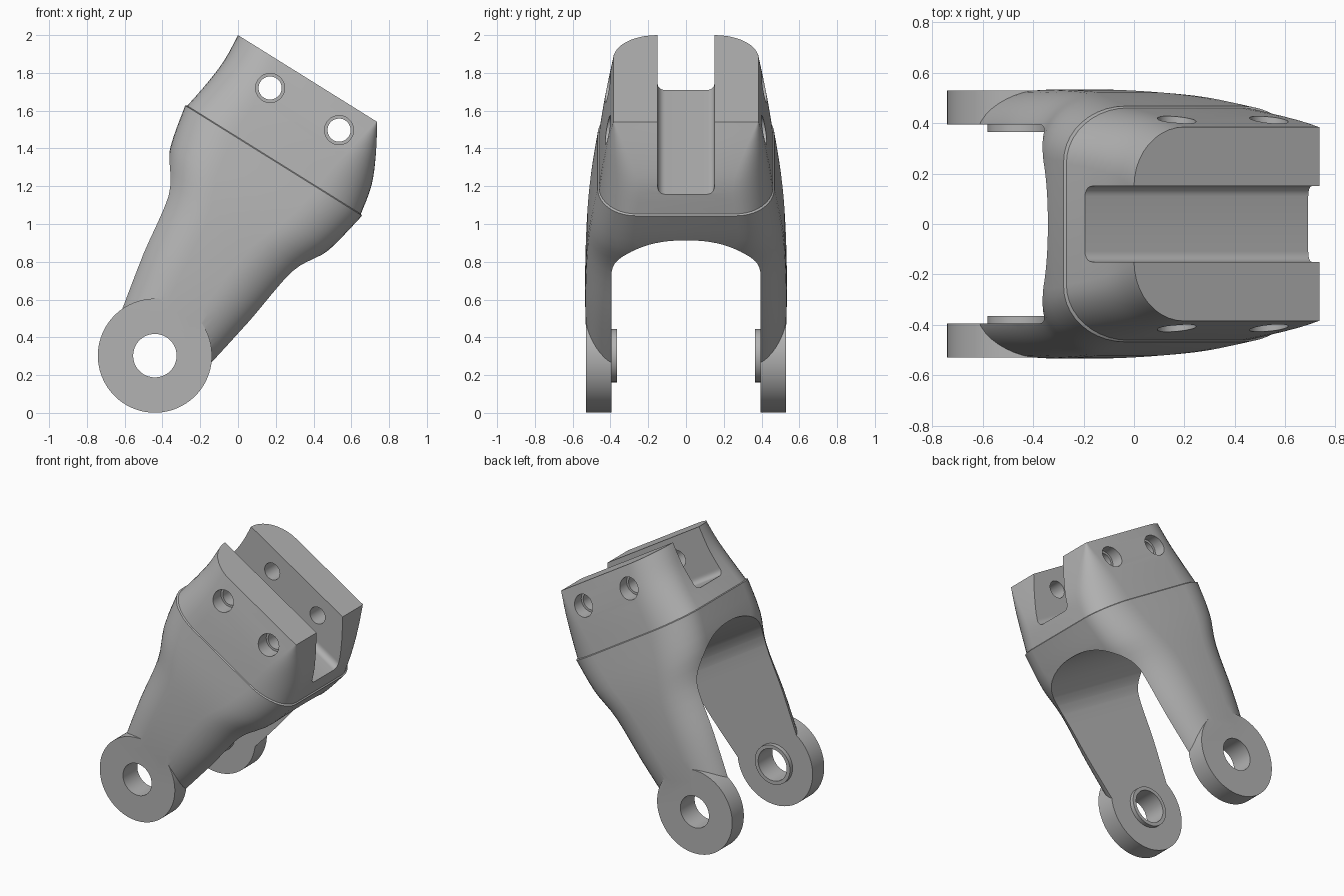
import bpy, bmesh, math

cube = bpy.data.objects.get("Cube")
if cube:
    bpy.data.objects.remove(cube, do_unlink=True)

grey = bpy.data.materials.new("satin_grey")
grey.use_nodes = True
colour = (0.45, 0.45, 0.45, 1)
grey.diffuse_color = colour
grey.node_tree.nodes["Principled BSDF"].inputs["Base Color"].default_value = colour

COS, SIN = 0.8471, 0.5282      # tilt of the fork axis in the xz plane


def tilted(a, y, u):
    """a runs across the fork, u along its leaning axis."""
    return (COS * a + SIN * u, y, COS * u - SIN * a)


def loft(name, rings):
    """Closed solid through a list of equally long point rings."""
    bm = bmesh.new()
    rows = [[bm.verts.new(p) for p in ring] for ring in rings]
    n = len(rows[0])
    for low, high in zip(rows, rows[1:]):
        for i in range(n):
            j = (i + 1) % n
            bm.faces.new((low[i], low[j], high[j], high[i]))
    bm.faces.new(rows[0][::-1])
    bm.faces.new(rows[-1])
    bmesh.ops.recalc_face_normals(bm, faces=bm.faces)
    mesh = bpy.data.meshes.new(name)
    bm.to_mesh(mesh)
    bm.free()
    mesh.materials.append(grey)
    ob = bpy.data.objects.new(name, mesh)
    bpy.context.collection.objects.link(ob)
    return ob


def combine(target, tool, operation):
    tool.hide_render = True
    bpy.context.view_layer.objects.active = target
    mod = target.modifiers.new(tool.name, 'BOOLEAN')
    mod.operation, mod.solver, mod.object = operation, 'EXACT', tool
    bpy.ops.object.modifier_apply(modifier=mod.name)
    bpy.data.objects.remove(tool, do_unlink=True)


def cylinder(name, x, z, r, y0, y1, n=64):
    ang = [2 * math.pi * i / n for i in range(n)]
    return loft(name, [[(x + r * math.cos(t), y, z + r * math.sin(t)) for t in ang]
                       for y in (y0, y1)])


def channel(name, profile):
    """Cutter with a (y, u) profile running right across the fork."""
    return loft(name, [[tilted(a, y, u) for y, u in profile] for a in (-2, 1)])


def section(u, left, right, w, la, ly, ra, ry, n=10):
    """Rectangle with elliptical corners; left and right corners differ."""
    ring = []
    for sx, sy, start in ((1, 1, 0), (-1, 1, 1), (-1, -1, 2), (1, -1, 3)):
        ca, cy = (ra, ry) if sx > 0 else (la, ly)
        centre = right - ca if sx > 0 else left + ca
        for i in range(n + 1):
            t = (start + i / n) * math.pi / 2
            ring.append(tilted(centre + ca * math.cos(t),
                               sy * (w - cy) + cy * math.sin(t), u))
    return ring


def smooth_rows(rows, steps=4):
    """Catmull-Rom interpolation between section rows."""
    ext = [rows[0]] + rows + [rows[-1]]
    out = []
    for p, q, r, s in zip(ext, ext[1:], ext[2:], ext[3:]):
        for k in range(steps):
            t = k / steps
            out.append([b + t / 2 * (c - a + t * (2 * a - 5 * b + 4 * c - d
                        + t * (3 * (b - c) + d - a))) for a, b, c, d in zip(p, q, r, s)])
    return out + [rows[-1]]


# Columns: height, left edge, right edge, half width, left corner, right corner
lower = [
    [.026, -.795, -.282, .515, .2, .16, .2, .16],
    [.14, -.818, -.257, .526, .21, .17, .21, .17],
    [.45, -.883, -.194, .534, .24, .2, .25, .2],
    [.78, -.95, -.125, .525, .27, .24, .28, .24],
    [1.0, -1.048, -.045, .505, .29, .24, .28, .22],
    [1.235, -1.1, .005, .468, .29, .22, .27, .2],
]
cap = [
    [1.24, -1.09, -.005, .461, .29, .22, .27, .2],
    [1.4, -1.064, -.038, .44, .27, .22, .22, .19],
    [1.55, -1.051, -.105, .415, .25, .225, .12, .11],
    [1.7, -1.06, -.19, .385, .235, .235, .004, .004],
]
fork = loft("fork_bracket", [section(*r) for r in smooth_rows(lower) + smooth_rows(cap)])

# Round ends of the legs, then the arch that separates them
EYE = (-.44, .303)
combine(fork, cylinder("leg_eyes", *EYE, .302, -.529, .529, 96), 'UNION')
arch = [(-.395, -.8), (.395, -.8)]
for i in range(33):
    t = math.pi * i / 32
    c, s = math.cos(t), math.sin(t)
    arch.append((math.copysign(.395 * abs(c) ** .92, c), .75 + .31 * s ** .92))
combine(fork, channel("arch_cutter", arch), 'DIFFERENCE')

# Slot through the cap with filleted floor
slot = [(.15, 2.2), (-.15, 2.2)]
for side, start in ((-1, 2), (1, 3)):
    for i in range(7):
        t = (start + i / 6) * math.pi / 2
        slot.append((side * .11 + .04 * math.cos(t), 1.39 + .04 * math.sin(t)))
combine(fork, channel("slot_cutter", slot), 'DIFFERENCE')

# Raised bushings inside the eyes, and the axle bore
for side in (-1, 1):
    combine(fork, cylinder("bushing", *EYE, .141, side * .365, side * .45), 'UNION')
combine(fork, cylinder("axle_bore", *EYE, .115, -1, 1), 'DIFFERENCE')

# Counterbored bolt holes through both cheeks
for x, z in ((.17, 1.72), (.535, 1.497)):
    combine(fork, cylinder("bolt_hole", x, z, .061, -1, 1, 48), 'DIFFERENCE')
    for side in (-1, 1):
        combine(fork, cylinder("counterbore", x, z, .077, side * .33, side, 48), 'DIFFERENCE')

fork.data.materials.clear()
fork.data.materials.append(grey)
bpy.ops.object.select_all(action='DESELECT')
fork.select_set(True)
bpy.context.view_layer.objects.active = fork
bpy.ops.object.shade_smooth_by_angle(angle=math.radians(28))
